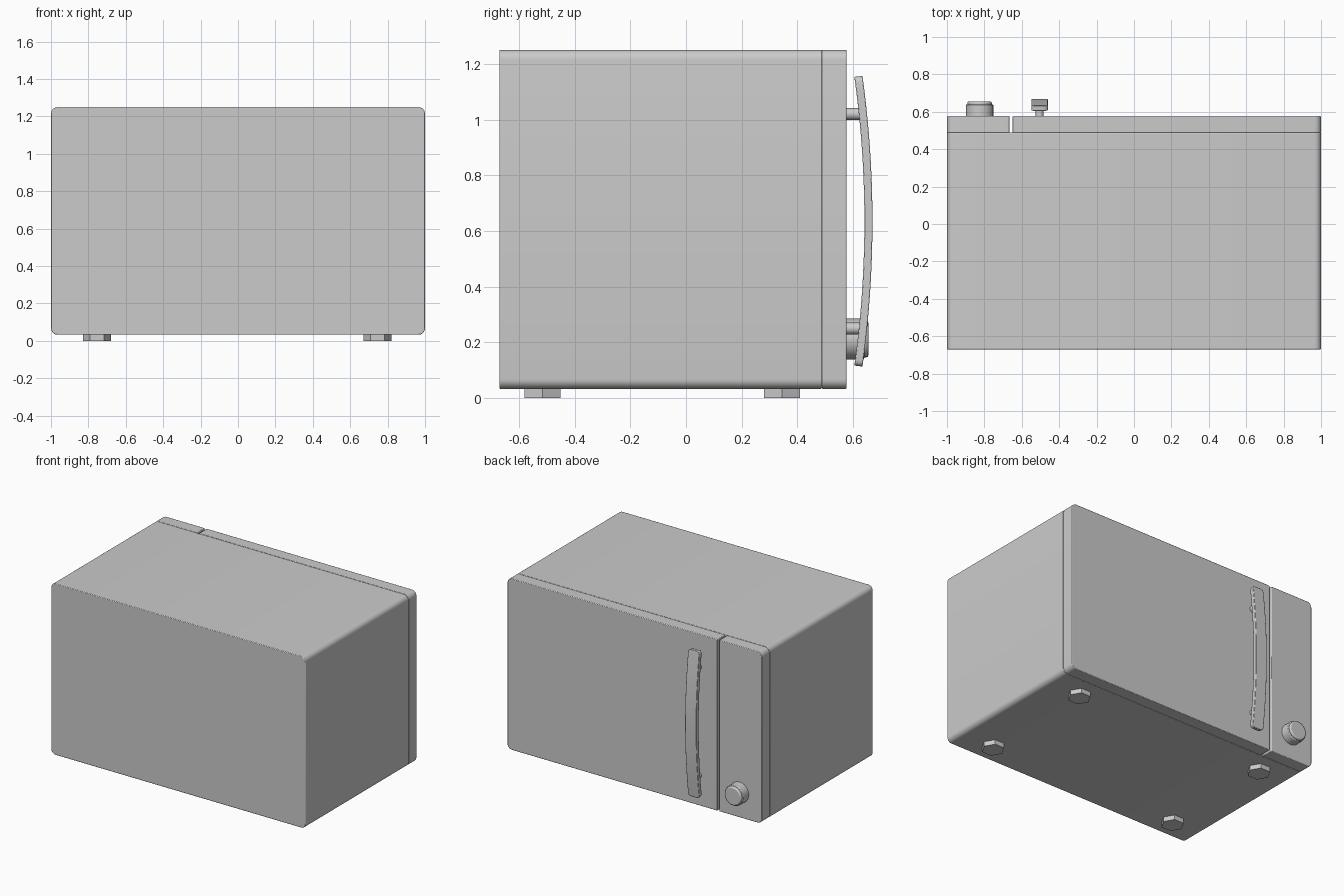
import bpy, bmesh, math
from mathutils import Matrix

cube = bpy.data.objects.get("Cube")
if cube:
    bpy.data.objects.remove(cube, do_unlink=True)

# Single plain colour
GREY = (0.6, 0.6, 0.6, 1)
grey = bpy.data.materials.new("plain grey")
grey.use_nodes = True
grey.diffuse_color = GREY
grey.node_tree.nodes["Principled BSDF"].inputs["Base Color"].default_value = GREY


def finish(name, bm, smooth=True, bevel=0):
    bmesh.ops.recalc_face_normals(bm, faces=bm.faces)
    mesh = bpy.data.meshes.new(name)
    bm.to_mesh(mesh)
    bm.free()
    mesh.materials.append(grey)
    obj = bpy.data.objects.new(name, mesh)
    bpy.context.collection.objects.link(obj)
    if bevel:
        mod = obj.modifiers.new("soft edge", "BEVEL")
        mod.width = bevel
        mod.segments = 2
        mod.limit_method = "ANGLE"
        mod.angle_limit = math.radians(50)
    if smooth:
        bpy.ops.object.select_all(action="DESELECT")
        obj.select_set(True)
        bpy.context.view_layer.objects.active = obj
        bpy.ops.object.shade_smooth_by_angle(angle=math.radians(35))
    return obj


def slab(name, x0, x1, y0, y1, z0=0.033, z1=1.25, radius=0.035):
    """Box whose long edges on the outer sides (x = -1 and 1) are rounded."""
    bm = bmesh.new()
    bmesh.ops.create_cube(bm, size=1)
    for v in bm.verts:
        v.co.x = x1 if v.co.x > 0 else x0
        v.co.y = y1 if v.co.y > 0 else y0
        v.co.z = z1 if v.co.z > 0 else z0
    edges = [e for e in bm.edges
             if abs(e.verts[0].co.y - e.verts[1].co.y) > 0.01
             and abs(e.verts[0].co.x) > 0.99]
    bmesh.ops.bevel(bm, geom=edges, offset=radius, segments=6,
                    profile=0.5, affect="EDGES")
    return finish(name, bm, bevel=0.004)


def cylinder(name, centre, radius, depth, sides, along_y=False, spin=0, bevel=0):
    bm = bmesh.new()
    turn = Matrix.Rotation(math.radians(90), 4, "X") if along_y else Matrix()
    bmesh.ops.create_cone(
        bm, cap_ends=True, segments=sides, radius1=radius, radius2=radius, depth=depth,
        matrix=Matrix.Translation(centre) @ turn @ Matrix.Rotation(spin, 4, "Z"))
    return finish(name, bm, smooth=sides > 8, bevel=bevel)


# Casing, door and control panel
slab("casing", -1, 1, -0.67, 0.488)
slab("door", -0.65, 1, 0.488, 0.577)
slab("control_panel", -1, -0.665, 0.488, 0.577)

# Six-sided feet with points towards the sides
for side, x in (("right", -0.755), ("left", 0.745)):
    for end, y in (("front", -0.515), ("back", 0.345)):
        cylinder(f"{end}_{side}_foot", (x, y, 0.018), 0.075, 0.036, 6,
                 spin=math.radians(30))

# Control knob with a narrower cap
cylinder("knob_base", (-0.825, 0.605, 0.212), 0.073, 0.07, 24, True, bevel=0.005)
cylinder("knob_cap", (-0.825, 0.64, 0.212), 0.066, 0.03, 24, True, bevel=0.008)

# Bowed handle swept along an arc
HANDLE_X, MID_Z, HALF, BOW = -0.505, 0.635, 0.52, 0.036
bm = bmesh.new()
RINGS = 20
rings = []
for i in range(RINGS + 1):
    t = 2 * i / RINGS - 1
    y, z = 0.655 - BOW * t * t, MID_Z + HALF * t
    slope = -2 * BOW * t / HALF
    ring = []
    for sx, sy in ((-1, -1), (1, -1), (1, 1), (-1, 1)):
        ring.append(bm.verts.new((HANDLE_X + 0.044 * sx, y + 0.0145 * sy,
                                  z - 0.0145 * sy * slope)))
    rings.append(ring)
for a, b in zip(rings, rings[1:]):
    for k in range(4):
        n = (k + 1) % 4
        bm.faces.new((a[k], a[n], b[n], b[k]))
bm.faces.new(rings[0])
bm.faces.new(rings[-1])
# Round the four corners of the two ends
corners = [e for e in bm.edges
           if abs(e.verts[0].co.x - e.verts[1].co.x) < 0.001
           and all(v in rings[0] or v in rings[-1] for v in e.verts)]
bmesh.ops.bevel(bm, geom=corners, offset=0.02, segments=4, profile=0.5, affect="EDGES")
finish("handle", bm, bevel=0.003)

# Posts that hold the handle
for name, z in (("upper_handle_post", 1.02), ("lower_handle_post", 0.25)):
    cylinder(name, (HANDLE_X, 0.605, z), 0.021, 0.065, 16, True)
